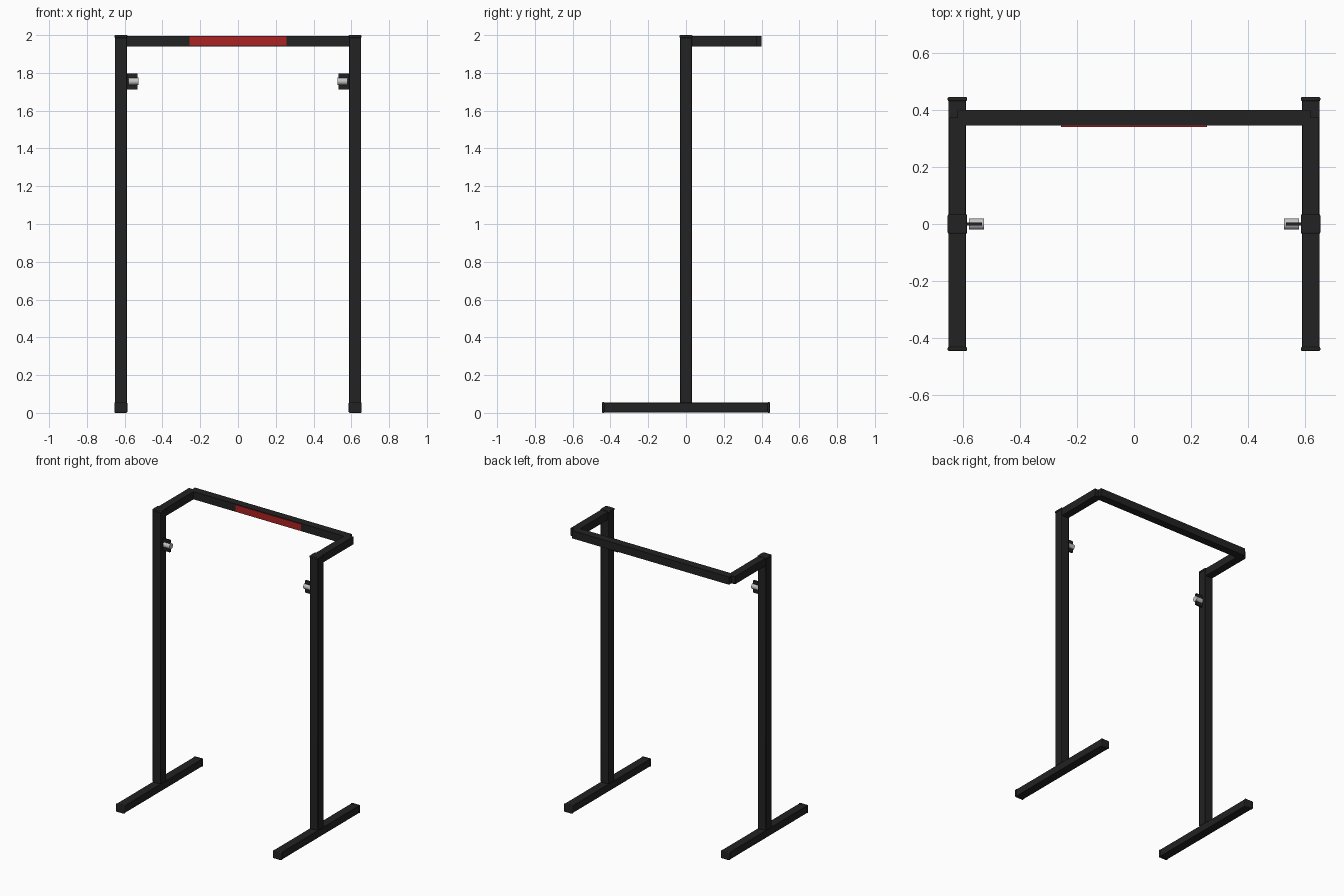
import bpy
import math
from mathutils import Vector

old = bpy.data.objects.get("Cube")
if old:
    bpy.data.objects.remove(old, do_unlink=True)


def material(name, rgb):
    m = bpy.data.materials.new(name)
    m.use_nodes = True
    m.diffuse_color = (*rgb, 1)
    m.node_tree.nodes["Principled BSDF"].inputs["Base Color"].default_value = (*rgb, 1)
    return m


BLACK = material("black_steel", (0.016, 0.016, 0.016))
RED = material("red_plate", (0.42, 0.016, 0.016))
SILVER = material("silver_metal", (0.55, 0.55, 0.55))


def box(name, lo, hi, mat, bevel=0.0):
    """Box between two opposite corners, with optional rounded edges."""
    lo, hi = Vector(lo), Vector(hi)
    bpy.ops.mesh.primitive_cube_add(size=1, location=(lo + hi) / 2)
    ob = bpy.context.object
    ob.name = name
    ob.scale = [abs(d) for d in hi - lo]
    bpy.ops.object.transform_apply(location=False, rotation=False, scale=True)
    ob.data.materials.append(mat)
    if bevel:
        mod = ob.modifiers.new("rounded_edges", "BEVEL")
        mod.width = bevel
        mod.segments = 2
        bpy.ops.object.shade_smooth_by_angle(angle=math.radians(40))
    return ob


POST_X = 0.62          # centre line of each side frame
BAR_Y = 0.373          # centre line of the top crossbar
HALF = 0.028           # half width of the top tubes
TOP_LO, TOP_HI = 1.941, 1.996

for side, s in (("left", 1), ("right", -1)):
    x = s * POST_X

    # Floor tube with rounded end caps
    box(f"{side}_foot", (x - 0.031, -0.435, 0.002), (x + 0.031, 0.435, 0.055), BLACK, 0.003)
    for end, e in (("front", -1), ("back", 1)):
        box(f"{side}_foot_{end}_cap", (x - 0.034, e * 0.431, 0), (x + 0.034, e * 0.446, 0.057),
            BLACK, 0.005)

    # Upright with a thin cap
    box(f"{side}_post", (x - 0.032, -0.032, 0.054), (x + 0.032, 0.032, 1.987), BLACK, 0.003)
    box(f"{side}_post_cap", (x - 0.034, -0.034, 1.985), (x + 0.034, 0.034, 2.0), BLACK, 0.004)

    # Arm reaching back to the crossbar centre line
    box(f"{side}_arm", (x - HALF, 0.0, TOP_LO), (x + HALF, BAR_Y, TOP_HI), BLACK)

    # Bracket plate and roller on the inner face of the upright
    box(f"{side}_bracket", (s * 0.592, -0.006, 1.712), (s * 0.533, 0.006, 1.797), BLACK)
    bpy.ops.mesh.primitive_cylinder_add(vertices=32, radius=0.0195, depth=0.053,
                                        location=(s * 0.5535, 0, 1.755),
                                        rotation=(0, math.pi / 2, 0))
    roller = bpy.context.object
    roller.name = f"{side}_roller"
    roller.data.materials.append(SILVER)
    bpy.ops.object.shade_smooth_by_angle(angle=math.radians(40))

# Crossbar and its coloured front plate
box("crossbar", (-POST_X, BAR_Y - HALF, TOP_LO), (POST_X, BAR_Y + HALF, TOP_HI), BLACK)
box("front_plate", (-0.257, BAR_Y - HALF - 0.004, 1.945), (0.257, BAR_Y - HALF + 0.002, 1.992), RED)
